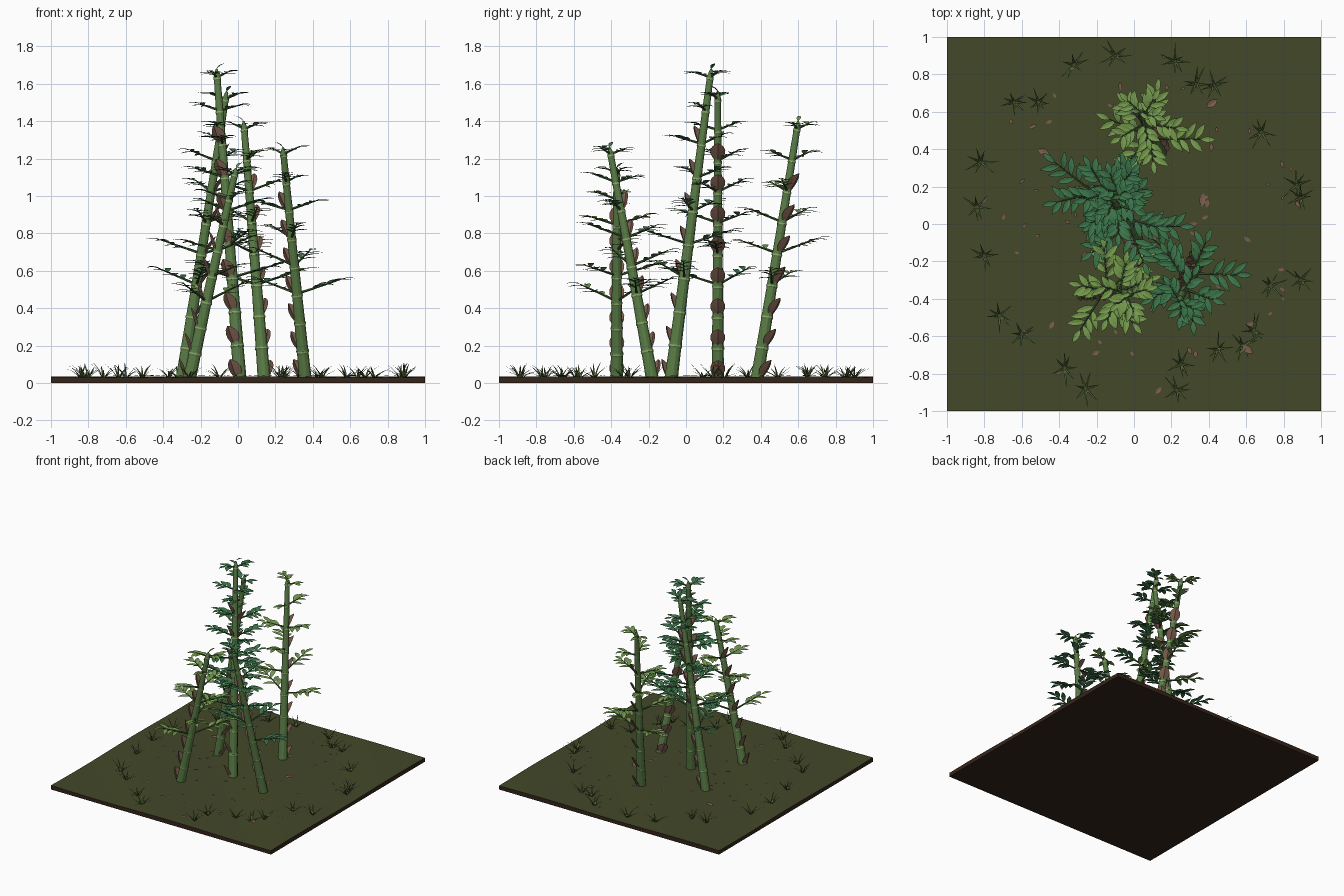
import bpy, bmesh, math, random
from mathutils import Vector, Matrix

if "Cube" in bpy.data.objects:
    bpy.data.objects.remove(bpy.data.objects["Cube"])

random.seed(7)
UP = Vector((0, 0, 1))
TOP = 0.035


def material(name, r, g, b):
    m = bpy.data.materials.new(name)
    m.diffuse_color = (r, g, b, 1)
    m.use_nodes = True
    m.node_tree.nodes["Principled BSDF"].inputs["Base Color"].default_value = m.diffuse_color
    return m


SOIL = material("soil", 0.035, 0.018, 0.01)
MOSS = material("moss", 0.055, 0.065, 0.022)
CULM = material("culm_green", 0.1, 0.2, 0.06)
RING = material("node_pale", 0.28, 0.4, 0.15)
TWIG = material("twig_green", 0.05, 0.11, 0.035)
DARK = material("leaf_dark", 0.045, 0.18, 0.07)
LIGHT = material("leaf_light", 0.18, 0.33, 0.075)
HUSK = material("husk_brown", 0.2, 0.11, 0.075)
GRASS = material("grass_green", 0.08, 0.13, 0.035)


def finish(bm, name, mat):
    me = bpy.data.meshes.new(name)
    bm.to_mesh(me)
    bm.free()
    me.materials.append(mat)
    ob = bpy.data.objects.new(name, me)
    bpy.context.collection.objects.link(ob)
    return ob


def tube(bm, pts, radii, sides):
    """Tapered tube through the given points, capped at both ends."""
    axis = (pts[-1] - pts[0]).normalized()
    a = axis.orthogonal().normalized()
    b = axis.cross(a)
    rings = []
    for p, r in zip(pts, radii):
        rings.append([bm.verts.new(p + r * (math.cos(t) * a + math.sin(t) * b))
                      for t in (2 * math.pi * i / sides for i in range(sides))])
    for r0, r1 in zip(rings, rings[1:]):
        for i in range(sides):
            j = (i + 1) % sides
            bm.faces.new((r0[i], r0[j], r1[j], r1[i]))
    bm.faces.new(rings[0][::-1])
    bm.faces.new(rings[-1])


LEAF = (0.12, 0.75, 1.0, 0.72, 0.04)
SHEATH = (0.6, 0.95, 1.0, 0.75, 0.1)
BLADE = (1.0, 0.85, 0.6, 0.03)


def blade(bm, base, direction, normal, length, width, profile, cup=0.0, droop=0.0):
    """Three-column leaf patch: cup folds the edges, droop bends the tip."""
    d = direction.normalized()
    side = d.cross(normal).normalized()
    n = side.cross(d)
    rows = []
    last = len(profile) - 1
    for i, w in enumerate(profile):
        t = i / last
        mid = base + d * length * t - n * droop * length * t * t
        h = side * width * w / 2
        lift = n * cup * width * w
        rows.append([bm.verts.new(q) for q in (mid - h + lift, mid, mid + h + lift)])
    for r0, r1 in zip(rows, rows[1:]):
        for k in (0, 1):
            bm.faces.new((r0[k], r0[k + 1], r1[k + 1], r1[k]))


def heading(az, elev):
    return Vector((math.cos(az) * math.cos(elev), math.sin(az) * math.cos(elev), math.sin(elev)))


# Ground slab with a gently rippled mossy top
bm = bmesh.new()
bmesh.ops.create_grid(bm, x_segments=24, y_segments=24, size=1)
sheet = list(bm.faces)
out = bmesh.ops.extrude_face_region(bm, geom=sheet, use_keep_orig=True)
for v in (g for g in out["geom"] if isinstance(g, bmesh.types.BMVert)):
    v.co.z = TOP - 0.003 + 0.003 * math.sin(5 * (v.co.x + v.co.y))
bmesh.ops.recalc_face_normals(bm, faces=bm.faces[:])
slab = finish(bm, "ground_slab", SOIL)
slab.data.materials.append(MOSS)
for p in slab.data.polygons:
    if p.normal.z > 0.5:
        p.material_index = 1


def bamboo(tag, base, tip, radius, nodes, leafmat, husk_az, start):
    lo, hi = Vector((*base, 0.02)), Vector(tip)
    axis = (hi - lo).normalized()
    steps = [i / (nodes + 0.3) for i in range(nodes + 1)]
    rad = lambda t: radius * (1 - 0.5 * t)

    # Jointed stalk, swelling slightly at each node
    pts, rr = [lo], [radius]
    for t in steps[1:]:
        c = lo.lerp(hi, t)
        for off, k in ((-0.012, 0.97), (0, 1.05), (0.012, 0.97)):
            pts.append(c + axis * off)
            rr.append(rad(t) * k)
    pts.append(hi)
    rr.append(0.005)
    bm = bmesh.new()
    tube(bm, pts, rr, 12)
    finish(bm, "stalk_" + tag, CULM)

    rings, husks, twigs, leaves = (bmesh.new() for _ in range(4))
    for i, t in enumerate(steps):
        c, r = lo.lerp(hi, t), rad(t)
        # Pale node band and papery husk
        if i:
            tube(rings, [c - axis * 0.004, c + axis * 0.004], [r * 1.08] * 2, 12)
        if i < nodes - 1:
            out = heading(husk_az, 0)
            blade(husks, c + out * r * 0.9 + axis * 0.015, axis * 0.85 + out * 0.5, out,
                  0.1, 0.08, SHEATH, cup=-0.22, droop=0.1)
        if i < 3:
            continue
        # Opposed side branches with leaves along the outer part
        f = (i - 3) / (nodes - 3)
        for turn in (0, 2.6):
            az = start + turn + i * 1.15 + random.uniform(-0.2, 0.2)
            length = (0.27 - 0.18 * f) * random.uniform(0.9, 1.1)
            d = heading(az, math.radians(random.uniform(14, 22)))
            b0 = c + axis * 0.01
            end = b0 + d * length
            tube(twigs, [b0, end], [0.008, 0.003], 5)
            count = 3 if f < 0.7 else 2
            size = 0.1 - 0.02 * f
            for k in range(count):
                for sgn in (-1, 1):
                    s = 0.36 + 0.62 * (k + 0.25 * (sgn + 1)) / count
                    la = az + sgn * math.radians(random.uniform(38, 58))
                    blade(leaves, b0 + d * length * s, heading(la, math.radians(random.uniform(12, 28))),
                          UP, size * random.uniform(0.9, 1.1), 0.036, LEAF, cup=0.1, droop=0.25)
            blade(leaves, end, heading(az, 0.35), UP, size * 0.8, 0.032, LEAF, cup=0.1, droop=0.3)
    # Curled crown leaves at the tip
    for k, (s, e) in enumerate(((0.055, 0.9), (0.06, 0.5))):
        blade(leaves, hi - axis * 0.02 * k, heading(start + k * 2.6, e), UP,
              s, 0.024, LEAF, cup=0.1, droop=0.4)
    finish(rings, "node_rings_" + tag, RING)
    finish(husks, "husks_" + tag, HUSK)
    finish(twigs, "branches_" + tag, TWIG)
    finish(leaves, "leaves_" + tag, leafmat)


bamboo("center", (0.01, -0.08), (-0.115, 0.135, 1.68), 0.037, 9, DARK, math.radians(235), 0.4)
bamboo("left_back", (-0.30, 0.17), (-0.06, 0.17, 1.56), 0.035, 9, DARK, 0.0, 5.2)
bamboo("back", (0.14, 0.38), (0.03, 0.60, 1.40), 0.036, 8, LIGHT, math.radians(55), 3.0)
bamboo("left_front", (-0.26, -0.37), (-0.01, -0.37, 1.15), 0.036, 8, LIGHT, math.radians(180), 0.9)
bamboo("right_front", (0.36, -0.18), (0.24, -0.41, 1.26), 0.035, 8, DARK, math.radians(135), 2.8)

# Grass tufts around the border
tufts = [(-.32, .85), (-.10, .90), (.22, .87), (.43, .74), (.33, .75), (-.64, .65), (-.51, .65),
         (-.82, .33), (-.84, .09), (-.80, -.17), (-.72, -.49), (-.60, -.59), (-.37, -.77),
         (-.26, -.88), (.25, -.75), (.23, -.89), (.45, -.67), (.58, -.65), (.64, -.57),
         (.73, -.33), (.89, -.30), (.87, .21), (.89, .14), (.68, .49)]
bm = bmesh.new()
for x, y in tufts:
    for k in range(7):
        a = k * 0.9 + random.uniform(-0.4, 0.4)
        d = heading(a, random.uniform(0.6, 1.25))
        blade(bm, Vector((x, y, TOP - 0.006)) + heading(a, 0) * 0.008, d, UP,
              random.uniform(0.07, 0.105), 0.011, BLADE, cup=0.15, droop=0.25)
finish(bm, "grass_tufts", GRASS)

# Fallen leaf litter
bm = bmesh.new()
for k in range(70):
    r, a = 0.9 * math.sqrt(random.random()), random.uniform(0, 6.28)
    p = Vector((r * math.cos(a), r * math.sin(a), TOP + 0.003))
    s = 0.07 if k % 20 == 0 else random.uniform(0.025, 0.045)
    blade(bm, p, heading(random.uniform(0, 6.28), 0.05), UP, s, s * 0.55, LEAF, cup=0.1)
finish(bm, "leaf_litter", HUSK)
